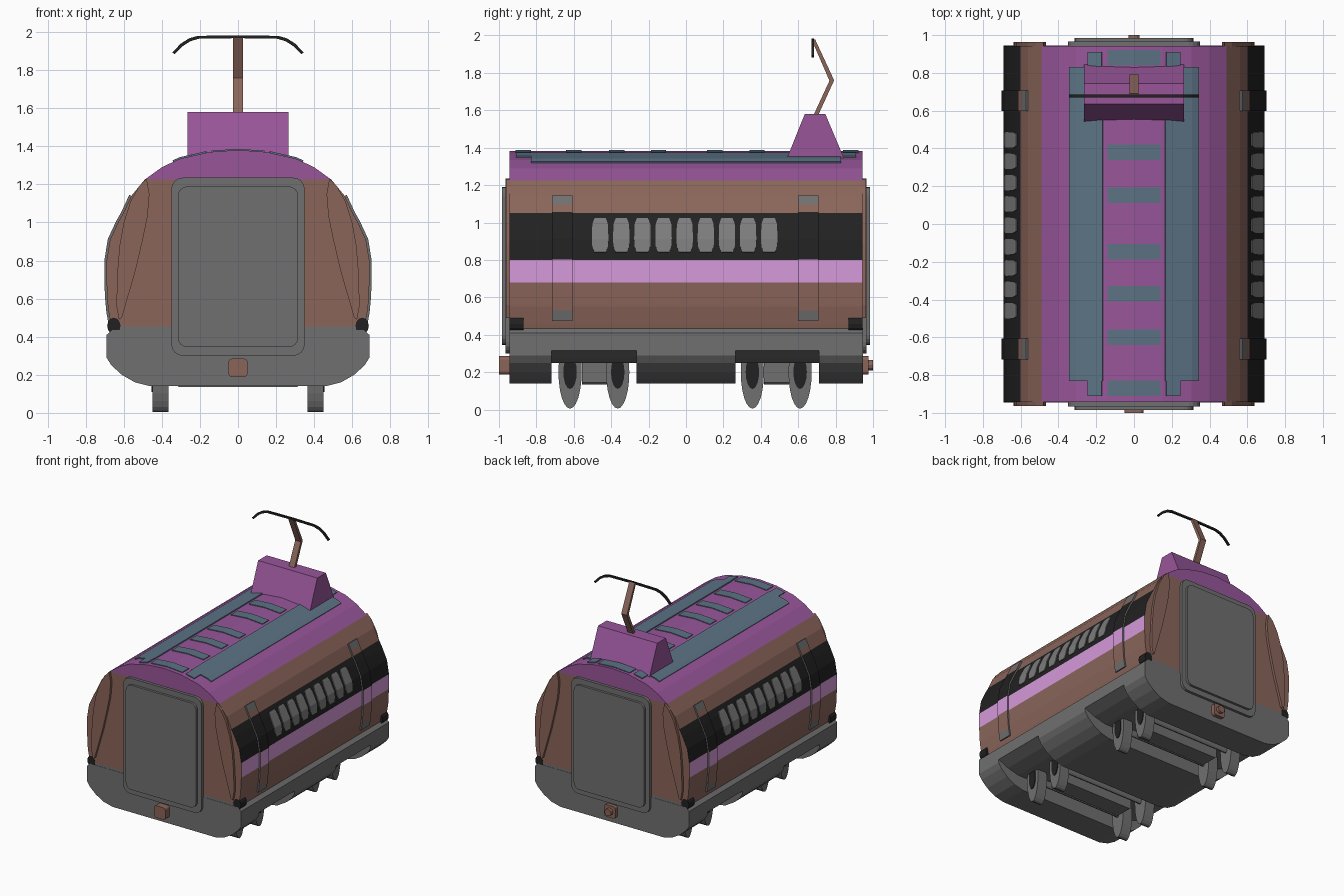
import bpy, bmesh, math
from mathutils import Vector

if "Cube" in bpy.data.objects:
    bpy.data.objects.remove(bpy.data.objects["Cube"])


def mat(name, r, g, b):
    m = bpy.data.materials.new(name)
    lin = [((c / 255 + 0.055) / 1.055) ** 2.4 for c in (r, g, b)]
    m.diffuse_color = (*lin, 1)
    m.use_nodes = True
    m.node_tree.nodes["Principled BSDF"].inputs["Base Color"].default_value = m.diffuse_color
    return m


BROWN = mat("brown", 138, 101, 90)
PURPLE = mat("purple", 152, 86, 154)
PINK = mat("pink", 214, 154, 218)
BLACK = mat("black", 33, 33, 33)
GREY = mat("grey", 112, 112, 112)
PANE = mat("window_grey", 124, 124, 124)
BLUE = mat("blue_grey", 92, 115, 132)


def make(name, verts, faces, mats, rule=None):
    me = bpy.data.meshes.new(name)
    bm = bmesh.new()
    vs = [bm.verts.new(v) for v in verts]
    for f in faces:
        bm.faces.new([vs[i] for i in f])
    bmesh.ops.remove_doubles(bm, verts=bm.verts, dist=1e-5)
    bmesh.ops.recalc_face_normals(bm, faces=bm.faces)
    if rule:
        for f in bm.faces:
            f.material_index = rule(f.calc_center_median(), f.normal)
    bm.to_mesh(me)
    bm.free()
    for m in mats:
        me.materials.append(m)
    ob = bpy.data.objects.new(name, me)
    bpy.context.collection.objects.link(ob)
    return ob


def prism(name, pts, a, b, m, axis=1):
    """Extrude a 2D outline along y (pts = x,z) or x (pts = y,z)."""
    n = len(pts)
    put = (lambda p, d: (p[0], d, p[1])) if axis == 1 else (lambda p, d: (d, p[0], p[1]))
    verts = [put(p, a) for p in pts] + [put(p, b) for p in pts]
    faces = [list(range(n)), list(range(n, 2 * n))]
    faces += [(i, (i + 1) % n, n + (i + 1) % n, n + i) for i in range(n)]
    return make(name, verts, faces, [m])


def round_rect(x, z0, z1, r, seg=4):
    out = []
    for k, (cx, cz) in enumerate([(x - r, z1 - r), (r - x, z1 - r), (r - x, z0 + r), (x - r, z0 + r)]):
        for i in range(seg + 1):
            t = math.pi / 2 * (k + i / seg)
            out.append((cx + r * math.cos(t), cz + r * math.sin(t)))
    return out


def ellipse(cy, cz, ry, rz, n=24):
    return [(cy + ry * math.cos(i * math.tau / n), cz + rz * math.sin(i * math.tau / n)) for i in range(n)]


def mirrored(half):
    return half + [(-x, z) for x, z in reversed(half) if x > 0]


# Body cross-section (half), bottom to top
PROF = [(.658, .42), (.666, .455), (.683, .55), (.69, .68), (.69, .80), (.672, .91), (.63, 1.0), (.602, 1.05),
        (.56, 1.14), (.49, 1.225), (.40, 1.29), (.305, 1.335), (.15, 1.37), (0.0, 1.381)]


def x_at(z):
    for (x0, z0), (x1, z1) in zip(PROF, PROF[1:]):
        if z0 <= z <= z1:
            return x0 + (x1 - x0) * (z - z0) / (z1 - z0)


def z_at(x):
    x = abs(x)
    for (x0, z0), (x1, z1) in zip(PROF[5:], PROF[6:]):
        if x1 <= x <= x0:
            return z0 + (z1 - z0) * (x - x0) / (x1 - x0)


def slab(name, pts, yr, off, mats, rule=None):
    """Thin plate hugging the body section; yr gives the y range at each point."""
    rings = []
    for i, p in enumerate(pts):
        a, b = pts[max(i - 1, 0)], pts[min(i + 1, len(pts) - 1)]
        n = Vector((b[1] - a[1], a[0] - b[0])).normalized()
        if n.dot(Vector((p[0], p[1] - .7))) < 0:
            n = -n
        o, q = Vector(p) + n * off, Vector(p) - n * .01
        y0, y1 = yr[i]
        rings.append([(o.x, y0, o.y), (o.x, y1, o.y), (q.x, y1, q.y), (q.x, y0, q.y)])
    verts = [v for r in rings for v in r]
    faces = [(0, 1, 2, 3), tuple(range(len(verts) - 4, len(verts)))]
    for i in range(len(pts) - 1):
        faces += [(4 * i + j, 4 * i + (j + 1) % 4, 4 * i + 4 + (j + 1) % 4, 4 * i + 4 + j) for j in range(4)]
    return make(name, verts, faces, mats, rule)


def band(c):
    return 1 if c.z > 1.22 else 2 if .80 < c.z < 1.05 else 3 if .68 < c.z < .80 else 0


# Car body: stacked slices so every colour band has its own faces
L = .943
verts = [(s * x, y, z) for x, z in PROF for s, y in ((1, -L), (1, L), (-1, L), (-1, -L))]
faces = [(0, 1, 2, 3)]
for i in range(len(PROF) - 1):
    for j in range(4):
        f = [4 * i + j, 4 * i + (j + 1) % 4, 4 * i + 4 + (j + 1) % 4, 4 * i + 4 + j]
        if i == len(PROF) - 2 and j in (1, 3):
            f = f[:3]
        faces.append(f)


def body_rule(c, n):
    if abs(n.y) > .9:
        return 4 if c.z < .455 else 1 if c.z > 1.225 else 0
    return band(c)


make("car_body", verts, faces, [BROWN, PURPLE, BLACK, PINK, GREY], body_rule)

# Underframe skirt, raised over the wheel bays
SKIRT = [(.66, .435), (.69, .41), (.69, .29), (.665, .25), (.61, .20), (.54, .16), (.46, .14)]
BAY = [(.66, .435), (.69, .41), (.69, .315), (.60, .275), (.50, .25)]
for y0, y1 in ((-.945, -.72), (-.265, .265), (.71, .945)):
    prism("skirt", mirrored(SKIRT), y0, y1, GREY)
for y0, y1 in ((-.72, -.265), (.265, .71)):
    prism("wheel_bay", mirrored(BAY), y0, y1, GREY)

# Bogie blocks and wheels
for s in (-1, 1):
    prism("bogie_block", round_rect(.32, .135, .27, .01, 1), s * .487 - .07, s * .487 + .07, GREY)
for y in (-.62, -.365, .355, .61):
    for s in (-1, 1):
        prism("wheel", ellipse(y, .2, .062, .195), s * .365, s * .45, GREY, 0)
        prism("wheel_hub", ellipse(y, .2, .036, .09, 16), s * .44, s * .455, BLACK, 0)
    prism("axle", ellipse(y, .2, .015, .03, 10), -.37, .37, GREY, 0)

# End doors, corner panels
PANEL = [(.48, 1.23), (.465, 1.15), (.475, 1.03), (.50, .91), (.535, .76), (.575, .62), (.61, .50), (.625, .49),
         (.638, .56), (.635, .72), (.622, .88), (.60, 1.0), (.565, 1.11), (.52, 1.19)]
for s in (-1, 1):
    prism("door_frame", round_rect(.35, .30, 1.235, .06), s * .93, s * .966, GREY)
    prism("door_panel", round_rect(.315, .345, 1.19, .05), s * .95, s * .985, GREY)
    for m in (-1, 1):
        prism("corner_panel", [(m * x, z) for x, z in PANEL], s * .93, s * .963, BROWN)
        # Black corner lamps
        prism("corner_lamp", [(m * x, z) for x, z in ellipse(.652, .457, .035, .043, 12)], s * .87, s * .944, BLACK)

# Couplers
prism("front_coupler", round_rect(.05, .188, .285, .02), -1.0, -.93, BROWN)
prism("rear_coupler", round_rect(.05, .188, .285, .02), .93, .975, BROWN)
prism("rear_coupler_tip", ellipse(0, .237, .03, .028, 12), .97, 1.0, BROWN)

# Side windows and strap-like door posts
for s in (-1, 1):
    for i in range(9):
        y = -.459 + i * .113
        zs = [.84, .872, .91, .985, 1.0, 1.02]
        ws = [.03, .042, .044, .042, .038, .03]
        slab("side_window", [(s * x_at(z), z) for z in zs], [(y - w, y + w) for w in ws], .006, [PANE])
    for y in (-.662, .653):
        zs = [.475, .53, .60, .68, .80, .91, 1.0, 1.05, 1.09, 1.14]
        slab("door_post", [(s * x_at(z), z) for z in zs], [(y - .055, y + .055)] * len(zs), .012,
             [BROWN, PURPLE, BLACK, PINK, GREY],
             lambda c, n: 4 if c.z > 1.085 or c.z < .535 or abs(n.y) > .9 else band(c))

# Roof stripes and rungs
for s in (-1, 1):
    xs = [.165, .235, .305, .34]
    slab("roof_stripe", [(s * x, z_at(x)) for x in xs], [(-.83, .83)] * 4, .008, [BLUE])
    for e in (-1, 1):
        slab("roof_stripe_end", [(s * x, z_at(x)) for x in (.17, .245)], [(e * .83, e * .91)] * 2, .008, [BLUE])
for y in (.88, .60, .38, .153, -.147, -.37, -.60, -.87):
    slab("roof_rung", [(x, z_at(x)) for x in (-.14, 0, .14)], [(y - .041, y + .041)] * 3, .006, [BLUE])

# Current collector: base, folded arm, bow
prism("collector_base", [(.53, 1.32), (.855, 1.32), (.745, 1.58), (.635, 1.58)], -.265, .265, PURPLE, 0)
prism("collector_arm", [(.68, 1.57), (.705, 1.57), (.792, 1.76), (.69, 1.98), (.675, 1.97), (.767, 1.758)],
      -.025, .025, BROWN, 0)
top = [(.0, 1.983), (.21, 1.98), (.255, 1.968), (.30, 1.94), (.345, 1.893)]
low = [(.333, 1.883), (.29, 1.926), (.25, 1.952), (.205, 1.965), (.0, 1.968)]
bow = top + low + [(-x, z) for x, z in reversed(low) if x > 0] + [(-x, z) for x, z in reversed(top) if x > 0]
prism("collector_bow", bow, .671, .685, BLACK)
